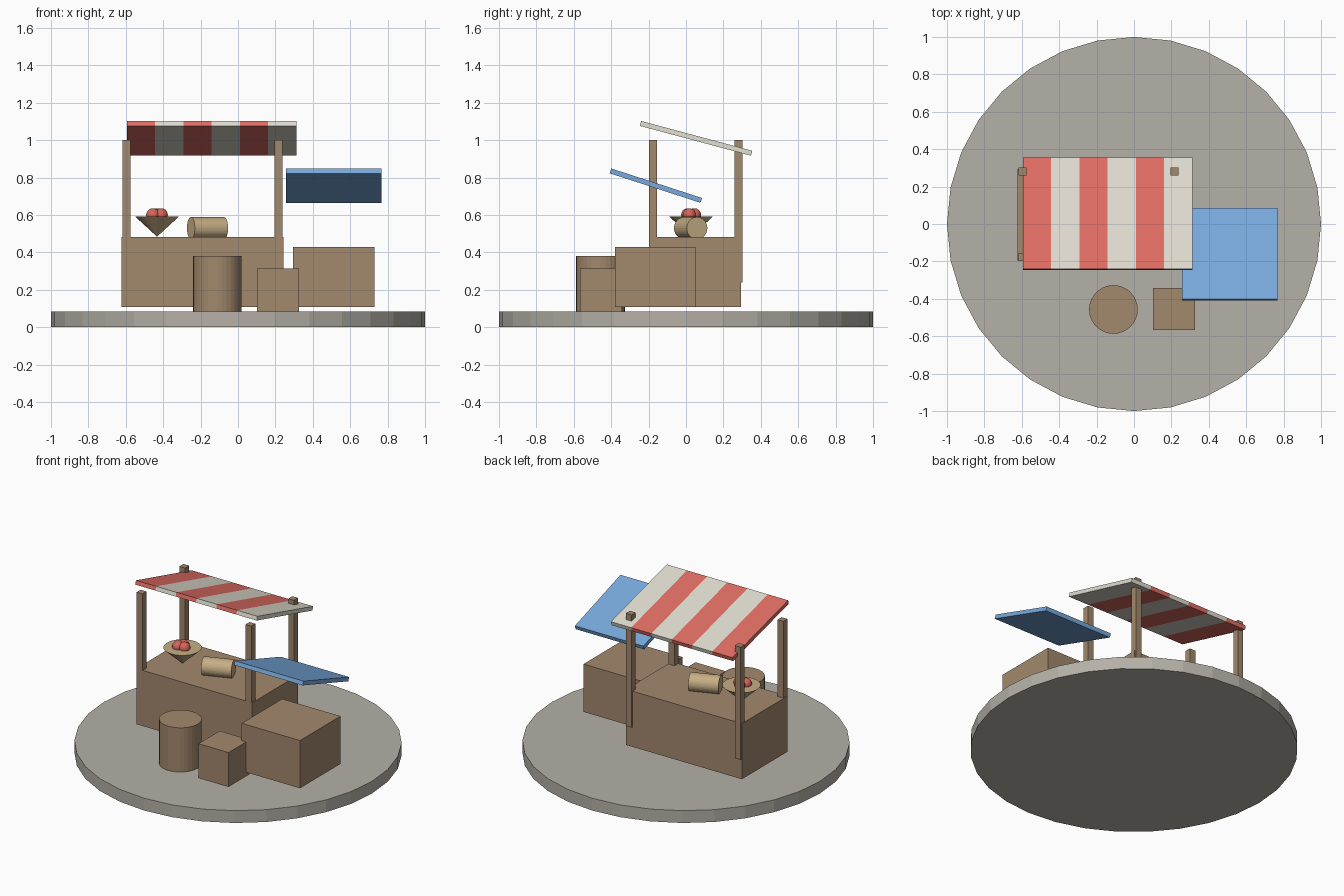
import bpy, bmesh
from math import radians
from mathutils import Vector

old = bpy.data.objects.get("Cube")
if old:
    bpy.data.objects.remove(old, do_unlink=True)


def material(name, *rgb):
    """Flat colour given as 0-255 display values, stored as linear."""
    lin = [((c / 255 + 0.055) / 1.055) ** 2.4 for c in rgb] + [1]
    m = bpy.data.materials.new(name)
    m.use_nodes = True
    m.diffuse_color = lin
    bsdf = next(n for n in m.node_tree.nodes if n.type == 'BSDF_PRINCIPLED')
    bsdf.inputs["Base Color"].default_value = lin
    return m


STONE = material("stone grey", 181, 177, 168)
WOOD = material("brown wood", 162, 136, 109)
STRAW = material("straw tan", 198, 174, 132)
RED = material("canvas red", 225, 110, 100)
CREAM = material("canvas cream", 225, 221, 208)
BLUE = material("canvas blue", 120, 170, 221)
FRUIT = material("fruit red", 215, 100, 90)


def finish(bm, name, loc, rot, *mats):
    mesh = bpy.data.meshes.new(name)
    bm.to_mesh(mesh)
    bm.free()
    for m in mats:
        mesh.materials.append(m)
    ob = bpy.data.objects.new(name, mesh)
    bpy.context.collection.objects.link(ob)
    ob.location = loc
    ob.rotation_euler = [radians(a) for a in rot]
    return ob


def slab(name, size, loc, rot, *mats):
    """Box; with several materials it is cut into six stripes along x."""
    bm = bmesh.new()
    bmesh.ops.create_cube(bm, size=1)
    bmesh.ops.scale(bm, vec=Vector(size), verts=bm.verts)
    if len(mats) > 1:
        step = size[0] / 6
        for i in range(1, 6):
            bmesh.ops.bisect_plane(bm, geom=bm.verts[:] + bm.edges[:] + bm.faces[:],
                                   plane_co=(i * step - size[0] / 2, 0, 0),
                                   plane_no=(1, 0, 0))
        for f in bm.faces:
            stripe = int((f.calc_center_median().x + size[0] / 2) / step)
            f.material_index = min(stripe, 5) % 2
    return finish(bm, name, loc, rot, *mats)


def box(name, low, high, mat):
    lo, hi = Vector(low), Vector(high)
    return slab(name, hi - lo, (lo + hi) / 2, (0, 0, 0), mat)


def cone(name, r_low, r_high, height, loc, rot, mat):
    bm = bmesh.new()
    bmesh.ops.create_cone(bm, cap_ends=True, segments=32, radius1=r_low,
                          radius2=r_high, depth=height)
    return finish(bm, name, loc, rot, mat)


# Ground disc
cone("ground_disc", 1, 1, 0.083, (0, 0, 0.0415), (0, 0, 0), STONE)

# Stall counter and its four posts
box("counter", (-0.623, -0.194, 0.108), (0.242, 0.294, 0.483), WOOD)
for side, x in (("right", -0.597), ("left", 0.216)):
    for end, y in (("front", -0.176), ("back", 0.28)):
        slab(f"{end}_{side}_post", (0.043, 0.043, 0.76), (x, y, 0.62),
             (0, 0, 0), WOOD)

# Sloping canopies
slab("striped_canopy", (0.906, 0.615, 0.027), (-0.141, 0.054, 1.01),
     (-15, 0, 0), RED, CREAM)
slab("blue_canopy", (0.511, 0.511, 0.027), (0.513, -0.161, 0.757),
     (-18, 0, 0), BLUE)

# Crates and barrel
box("large_crate", (0.294, -0.38, 0.108), (0.729, 0.051, 0.43), WOOD)
box("small_crate", (0.102, -0.568, 0.083), (0.327, -0.342, 0.313), WOOD)
cone("barrel", 0.13, 0.13, 0.298, (-0.11, -0.457, 0.232), (0, 0, 0), WOOD)

# Goods on the counter
cone("cloth_roll", 0.059, 0.059, 0.19, (-0.163, 0.025, 0.53), (0, 90, 21), STRAW)
cone("fruit_bowl", 0, 0.117, 0.108, (-0.433, 0.027, 0.538), (0, 0, 0), STRAW)
for i, (x, y) in enumerate(((-0.455, 0.01), (-0.411, 0.018), (-0.436, 0.045))):
    bm = bmesh.new()
    bmesh.ops.create_uvsphere(bm, u_segments=16, v_segments=10, radius=0.036)
    fruit = finish(bm, f"fruit_{i + 1}", (x, y, 0.6), (0, 0, 0), FRUIT)
    fruit.data.shade_smooth()
